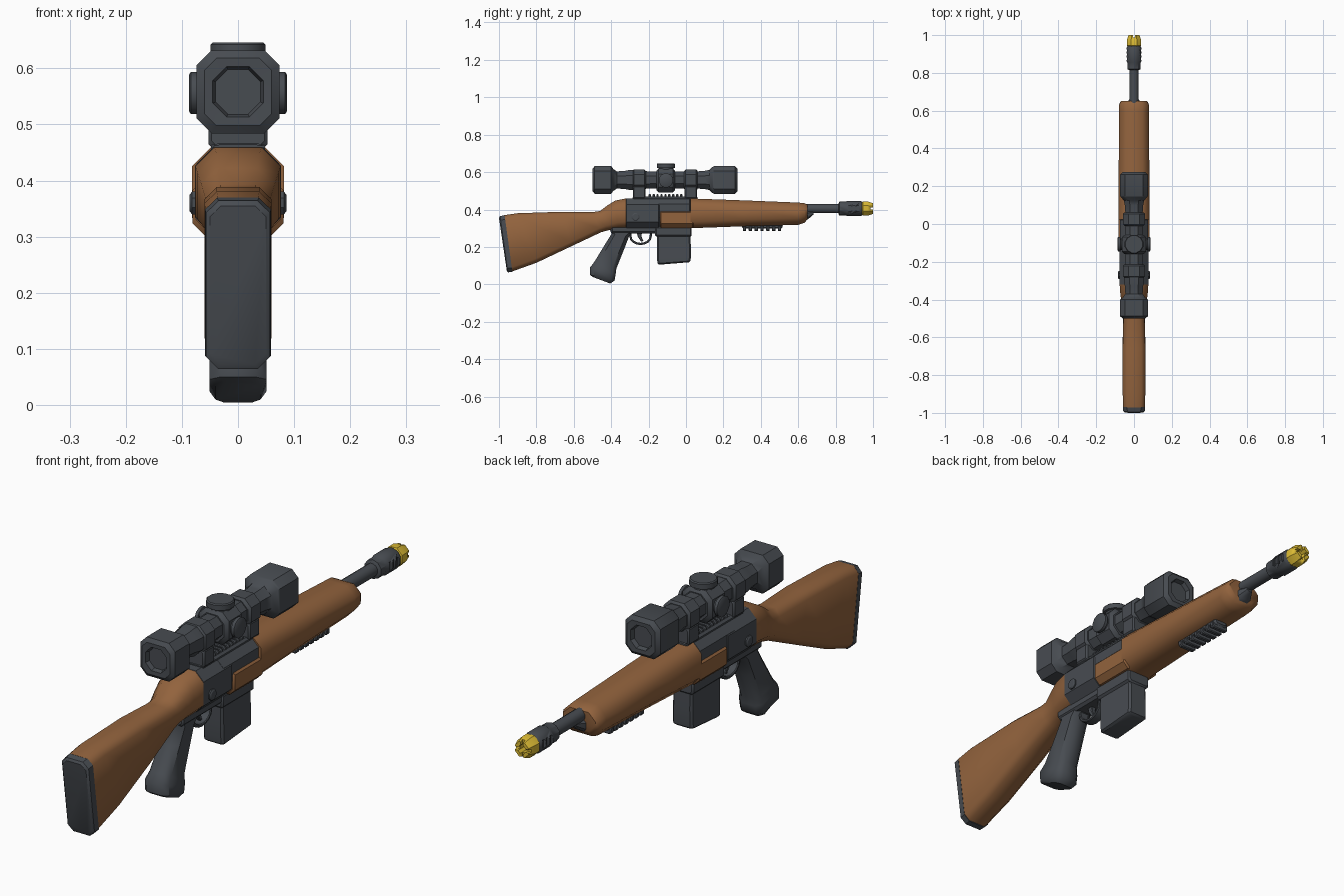
import bpy, bmesh, math
from mathutils import Vector, Matrix

if "Cube" in bpy.data.objects:
    bpy.data.objects.remove(bpy.data.objects["Cube"])


def material(name, rgb):
    m = bpy.data.materials.new(name)
    m.diffuse_color = (*rgb, 1)
    m.use_nodes = True
    m.node_tree.nodes["Principled BSDF"].inputs["Base Color"].default_value = m.diffuse_color
    return m


WOOD = material("walnut_wood", (0.29, 0.125, 0.047))
METAL = material("dark_metal", (0.064, 0.072, 0.083))
YELLOW = material("yellow_paint", (0.72, 0.50, 0.035))


def finish(name, bm, mat, angle=35):
    bmesh.ops.recalc_face_normals(bm, faces=bm.faces)
    me = bpy.data.meshes.new(name)
    bm.to_mesh(me)
    bm.free()
    ob = bpy.data.objects.new(name, me)
    bpy.context.collection.objects.link(ob)
    me.materials.append(mat)
    bpy.ops.object.select_all(action='DESELECT')
    ob.select_set(True)
    bpy.context.view_layer.objects.active = ob
    bpy.ops.object.shade_smooth_by_angle(angle=math.radians(angle))
    return ob


def loft(name, sections, mat, angle=35):
    """Skin chamfered-rectangle sections: (y1, z1, y2, z2, half_width, chamfer)."""
    bm = bmesh.new()
    rings = []
    for y1, z1, y2, z2, w, c in sections:
        a, b = Vector((0, y1, z1)), Vector((0, y2, z2))
        d = (b - a).normalized()
        pts = [(a, w - c), (a + d * c, w), (b - d * c, w), (b, w - c)]
        ring = [bm.verts.new(p + Vector((x, 0, 0))) for p, x in pts]
        ring += [bm.verts.new(p - Vector((x, 0, 0))) for p, x in reversed(pts)]
        rings.append(ring)
    for r, s in zip(rings, rings[1:]):
        for i in range(8):
            j = (i + 1) % 8
            bm.faces.new((r[i], r[j], s[j], s[i]))
    bm.faces.new(rings[0])
    bm.faces.new(rings[-1])
    return finish(name, bm, mat, angle)


def block(name, y0, y1, z0, z1, w, c, mat, e=0.006):
    """Straight chamfered block along y with eased ends."""
    return loft(name, [(y0, z1 - e, y0, z0 + e, w - e, c), (y0 + e, z1, y0 + e, z0, w, c),
                       (y1 - e, z1, y1 - e, z0, w, c), (y1, z1 - e, y1, z0 + e, w - e, c)], mat)


def lathe(name, profile, mat, loc, axis='Y', sides=12, closed=False):
    """Revolve (distance, radius) points about an axis through loc."""
    bm = bmesh.new()
    turn = {'Y': Matrix.Rotation(-math.pi / 2, 4, 'X'), 'X': Matrix.Rotation(math.pi / 2, 4, 'Y'),
            'Z': Matrix.Identity(4)}[axis]
    rings = []
    for d, r in profile:
        rings.append([bm.verts.new(Vector(loc) + turn @ Vector((
            r * math.cos(2 * math.pi * (i + .5) / sides),
            r * math.sin(2 * math.pi * (i + .5) / sides), d))) for i in range(sides)])
    pairs = list(zip(rings, rings[1:])) + ([(rings[-1], rings[0])] if closed else [])
    for r, s in pairs:
        for i in range(sides):
            j = (i + 1) % sides
            bm.faces.new((r[i], r[j], s[j], s[i]))
    if not closed:
        bm.faces.new(rings[0])
        bm.faces.new(rings[-1])
    return finish(name, bm, mat)


def cut(target, boxes):
    """Subtract (centre, size) boxes from the target."""
    for centre, size in boxes:
        bm = bmesh.new()
        bmesh.ops.create_cube(bm, size=1, matrix=Matrix.Translation(centre) @ Matrix.Diagonal((*size, 1)))
        cutter = finish("cutter", bm, target.data.materials[0])
        cutter.hide_render = True
        bpy.context.view_layer.objects.active = target
        mod = target.modifiers.new("cut", 'BOOLEAN')
        mod.object, mod.operation, mod.solver = cutter, 'DIFFERENCE', 'EXACT'
        bpy.ops.object.modifier_apply(modifier=mod.name)
        bpy.data.objects.remove(cutter)


# Shoulder stock and butt pad
loft("stock", [(-.972, .370, -.932, .068, .058, .022), (-.90, .380, -.80, .115, .060, .022),
               (-.66, .388, -.61, .205, .060, .022), (-.50, .386, -.455, .278, .056, .024),
               (-.46, .392, -.42, .288, .058, .026), (-.42, .422, -.39, .293, .065, .030),
               (-.38, .447, -.36, .297, .072, .034), (-.32, .459, -.32, .302, .076, .034)], WOOD, 50)
loft("butt_pad", [(-1.0, .355, -.958, .072, .050, .020), (-.994, .364, -.952, .064, .057, .022),
                  (-.970, .370, -.928, .066, .059, .022)], METAL)

# Receiver, top cover and lower frame
block("receiver", -.325, -.14, .30, .460, .077, .034, METAL)
block("receiver_cover", -.20, .026, .33, .460, .074, .030, METAL)
block("lower_frame", -.40, .03, .272, .315, .045, .010, METAL)
for side, s in (("left", -1), ("right", 1)):
    lathe("receiver_pin_" + side, [(0, .022), (.012, .022), (.016, .016)] if s > 0 else
          [(0, .022), (-.012, .022), (-.016, .016)], METAL, (s * .070, -.27, .36), 'X', 8)

# Forend: low cheeks beside the receiver, then the full-height tapered handguard
block("forend_cheeks", -.14, .04, .302, .405, .081, .022, WOOD)
loft("forend", [(.024, .459, .024, .300, .082, .034), (.30, .449, .30, .310, .081, .036),
                (.60, .437, .60, .318, .079, .036), (.632, .434, .636, .330, .078, .034),
                (.650, .425, .650, .352, .070, .030)], WOOD, 50)
loft("forend_lug", [(.63, .392, .63, .335, .035, .012), (.655, .392, .655, .350, .028, .010),
                    (.683, .390, .683, .374, .012, .004)], METAL)

# Ribbed accessory rail under the forend
block("under_rail", .30, .515, .298, .325, .030, .006, METAL)
for i in range(7):
    y = .304 + i * .0312
    block(f"under_rail_rib_{i}", y, y + .018, .284, .312, .036, .006, METAL, .003)

# Barrel, muzzle brake and yellow tip
AX = (0, 0, .405)
lathe("barrel", [(.60, .025), (.83, .025)], METAL, AX)
brake = lathe("muzzle_brake", [(.815, .028), (.820, .037), (.855, .037), (.862, .041), (.932, .041),
                               (.942, .036)], METAL, AX, sides=10)
cut(brake, [((s * .043, y, .405), (.022, .012, .034)) for s in (-1, 1) for y in (.875, .897, .919)])
tip = lathe("yellow_tip", [(.940, .034), (.945, .041), (.972, .041), (1.0, .031), (1.0, .017),
                           (.945, .017)], YELLOW, AX, sides=8, closed=True)
cut(tip, [((0, .998, .405), (.10, .022, .012)), ((0, .998, .405), (.012, .022, .10))])
lathe("bore", [(.935, .0175), (.965, .0175)], METAL, AX, sides=8)

# Magazine
loft("magazine", [(-.155, .31, .022, .31, .042, .008), (-.155, .20, .026, .20, .042, .008),
                  (-.155, .135, .026, .145, .043, .008), (-.152, .112, .024, .125, .043, .008),
                  (-.143, .105, .016, .118, .036, .006)], METAL)
block("magazine_well", -.165, .03, .255, .31, .050, .008, METAL)

# Pistol grip
loft("pistol_grip", [(-.41, .30, -.27, .295, .040, .015), (-.398, .270, -.305, .255, .040, .018),
                     (-.435, .210, -.330, .190, .042, .020), (-.490, .120, -.372, .085, .045, .020),
                     (-.513, .090, -.376, .055, .051, .020), (-.512, .050, -.382, .020, .051, .020),
                     (-.500, .040, -.405, .004, .040, .016)], METAL, 45)

# Trigger guard (strip swept along a half loop) and trigger
guard = [(-.305, .29)] + [(-.243 + .060 * math.cos(a), .255 + .045 * math.sin(a))
                          for a in [math.pi + math.pi * k / 8 for k in range(9)]] + [(-.178, .29)]
hub = Vector((-.243, .27))
strip = []
for p in guard:
    p = Vector(p)
    q = p + (hub - p).normalized() * .012
    strip.append((p.x, p.y, q.x, q.y, .020, .003))
loft("trigger_guard", strip, METAL)
loft("trigger", [(-.265, .285, -.235, .285, .010, .003), (-.258, .255, -.238, .255, .010, .003),
                 (-.240, .228, -.228, .232, .008, .003)], METAL)

# Scope mount rail with ridges
block("scope_rail", -.285, .062, .448, .470, .048, .008, METAL)
for i in range(9):
    y = -.20 + i * .021
    block(f"scope_rail_ridge_{i}", y, y + .012, .46, .482, .040, .006, METAL, .003)

# Scope tube with both bells and recessed lenses, in chamfered-square sections
SZ = .558
tube = [(-.482, .040), (-.499, .045), (-.500, .060), (-.488, .074), (-.400, .074), (-.388, .058),
        (-.370, .046), (-.330, .048), (-.300, .054), (-.19, .045), (.05, .045), (.100, .049),
        (.125, .054), (.142, .070), (.150, .074), (.262, .074), (.275, .060), (.274, .045), (.257, .040)]
loft("scope_tube", [(y, SZ + r, y, SZ - r, r, r * (.36 if r > .057 else .55)) for y, r in tube], METAL)

# Scope rings with feet
for name, y in (("rear", -.25), ("front", .026)):
    block("scope_ring_" + name, y - .036, y + .036, SZ - .056, SZ + .056, .058, .028, METAL, .008)
    block("scope_foot_" + name, y - .033, y + .033, .455, .53, .053, .010, METAL)

# Turret housing and adjustment knobs
block("turret_housing", -.158, -.058, SZ - .066, SZ + .060, .064, .028, METAL, .012)
lathe("top_knob", [(0, .042), (.012, .042), (.014, .051), (.033, .051), (.037, .047)],
      METAL, (0, -.107, .609), 'Z', 12)
for side, s in (("left", -1), ("right", 1)):
    lathe("side_knob_" + side, [(s * .05, .032), (s * .07, .032), (s * .072, .039), (s * .084, .039),
                                (s * .087, .034)], METAL, (0, -.107, .556), 'X', 12)
